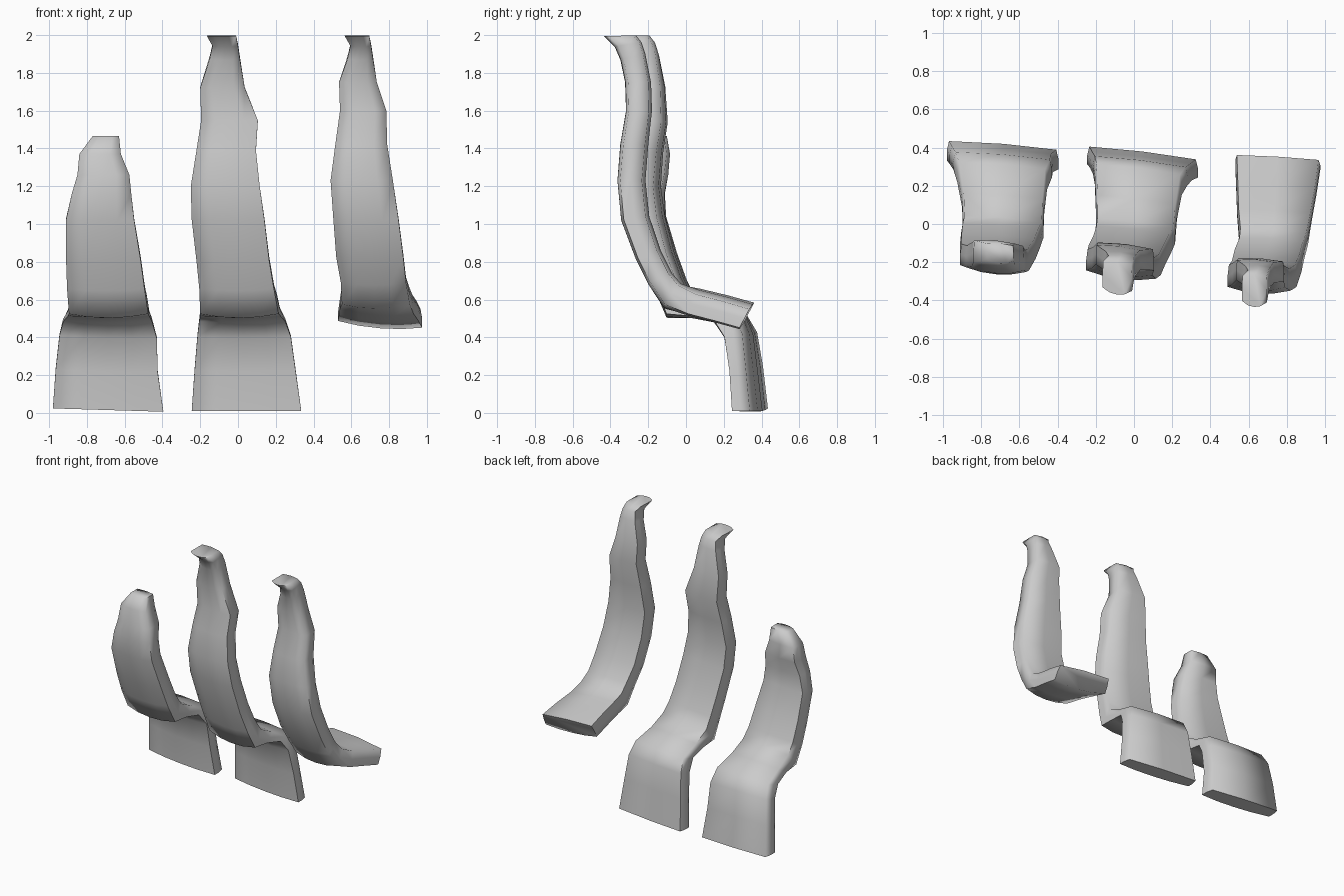
import bpy, bmesh, math

grey = bpy.data.materials.new("plain grey")
grey.diffuse_color = (0.6, 0.6, 0.6, 1)

# Cross-section: (across 0..1, depth 0 = front/under, 1 = back/top)
RING = [(0.0, 0.12), (0.25, -0.02), (0.5, -0.06), (0.75, -0.02), (1.0, 0.12),
        (1.0, 0.55), (0.98, 0.97), (0.5, 1.04), (0.02, 0.97), (0.0, 0.55)]


def slab(name, sections, yaw, tilt, foot):
    """Loft a bent slab; rows are x left, x right, front y, z, back y, z."""
    bm = bmesh.new()
    rings = []
    for i, (xl, xr, yf, zf, yb, zb) in enumerate(sections):
        ring = []
        for t, d in RING:
            off = (t - 0.5) * (xr - xl)
            y = yf + (yb - yf) * d + yaw * off
            z = zf + (zb - zf) * d + (tilt * off if i < foot else 0)
            ring.append(bm.verts.new((xl + (xr - xl) * t, y, z)))
        rings.append(ring)
    n = len(RING)
    for a, b in zip(rings, rings[1:]):
        for k in range(n):
            bm.faces.new((a[k], a[(k + 1) % n], b[(k + 1) % n], b[k]))
    bm.faces.new(rings[0][::-1])
    bm.faces.new(rings[-1])
    bmesh.ops.recalc_face_normals(bm, faces=bm.faces)
    me = bpy.data.meshes.new(name)
    bm.to_mesh(me)
    bm.free()
    me.materials.append(grey)
    ob = bpy.data.objects.new(name, me)
    bpy.context.collection.objects.link(ob)
    bpy.ops.object.select_all(action='DESELECT')
    ob.select_set(True)
    bpy.context.view_layer.objects.active = ob
    # soft long edges, crisp end caps
    bpy.ops.object.shade_smooth_by_angle(angle=math.radians(80))


# Tall middle slab: hanging plate, shelf, upright, forward tip
slab("middle_slab", [
    (-0.245, 0.335, 0.265, 0.01, 0.375, 0.01),
    (-0.23, 0.305, 0.25, 0.22, 0.35, 0.24),
    (-0.215, 0.28, 0.22, 0.40, 0.33, 0.42),
    (-0.205, 0.25, 0.165, 0.48, 0.29, 0.515),
    (-0.20, 0.225, 0.04, 0.505, 0.13, 0.57),
    (-0.20, 0.215, -0.09, 0.51, 0.01, 0.63),
    (-0.205, 0.19, -0.15, 0.65, -0.03, 0.71),
    (-0.22, 0.165, -0.20, 0.80, -0.08, 0.85),
    (-0.245, 0.14, -0.26, 1.02, -0.13, 1.04),
    (-0.25, 0.115, -0.28, 1.20, -0.15, 1.20),
    (-0.22, 0.095, -0.265, 1.39, -0.135, 1.38),
    (-0.195, 0.105, -0.24, 1.55, -0.11, 1.54),
    (-0.20, 0.035, -0.24, 1.72, -0.12, 1.73),
    (-0.15, 0.01, -0.27, 1.87, -0.15, 1.90),
    (-0.135, 0.0, -0.30, 1.94, -0.17, 1.96),
    (-0.165, -0.01, -0.36, 1.995, -0.20, 1.998)], -0.12, 0, 3)

# Short left slab
slab("left_slab", [
    (-0.98, -0.395, 0.295, 0.015, 0.415, 0.015),
    (-0.965, -0.425, 0.28, 0.22, 0.39, 0.24),
    (-0.945, -0.43, 0.25, 0.40, 0.36, 0.42),
    (-0.925, -0.455, 0.185, 0.48, 0.31, 0.515),
    (-0.90, -0.47, 0.06, 0.505, 0.15, 0.57),
    (-0.895, -0.475, -0.07, 0.51, 0.03, 0.63),
    (-0.905, -0.495, -0.13, 0.65, -0.01, 0.71),
    (-0.91, -0.515, -0.18, 0.80, -0.06, 0.85),
    (-0.91, -0.55, -0.245, 1.02, -0.115, 1.04),
    (-0.88, -0.565, -0.255, 1.16, -0.12, 1.16),
    (-0.85, -0.575, -0.25, 1.26, -0.10, 1.26),
    (-0.84, -0.62, -0.225, 1.37, -0.09, 1.37),
    (-0.77, -0.63, -0.20, 1.465, -0.105, 1.465)], -0.08, -0.03, 3)

# Right slab: its shelf ends without a hanging plate
slab("right_slab", [
    (0.53, 0.975, 0.29, 0.455, 0.35, 0.57),
    (0.535, 0.955, 0.16, 0.49, 0.21, 0.61),
    (0.54, 0.93, 0.02, 0.525, 0.07, 0.645),
    (0.55, 0.91, -0.11, 0.56, -0.03, 0.68),
    (0.545, 0.89, -0.19, 0.68, -0.08, 0.74),
    (0.52, 0.875, -0.26, 0.82, -0.14, 0.86),
    (0.505, 0.85, -0.335, 1.02, -0.20, 1.04),
    (0.49, 0.82, -0.355, 1.23, -0.22, 1.23),
    (0.515, 0.79, -0.34, 1.42, -0.205, 1.42),
    (0.54, 0.785, -0.31, 1.60, -0.185, 1.60),
    (0.535, 0.735, -0.315, 1.75, -0.19, 1.75),
    (0.58, 0.715, -0.34, 1.87, -0.22, 1.90),
    (0.595, 0.705, -0.37, 1.94, -0.24, 1.96),
    (0.565, 0.695, -0.425, 1.995, -0.27, 1.998)], -0.06, -0.08, 3)
